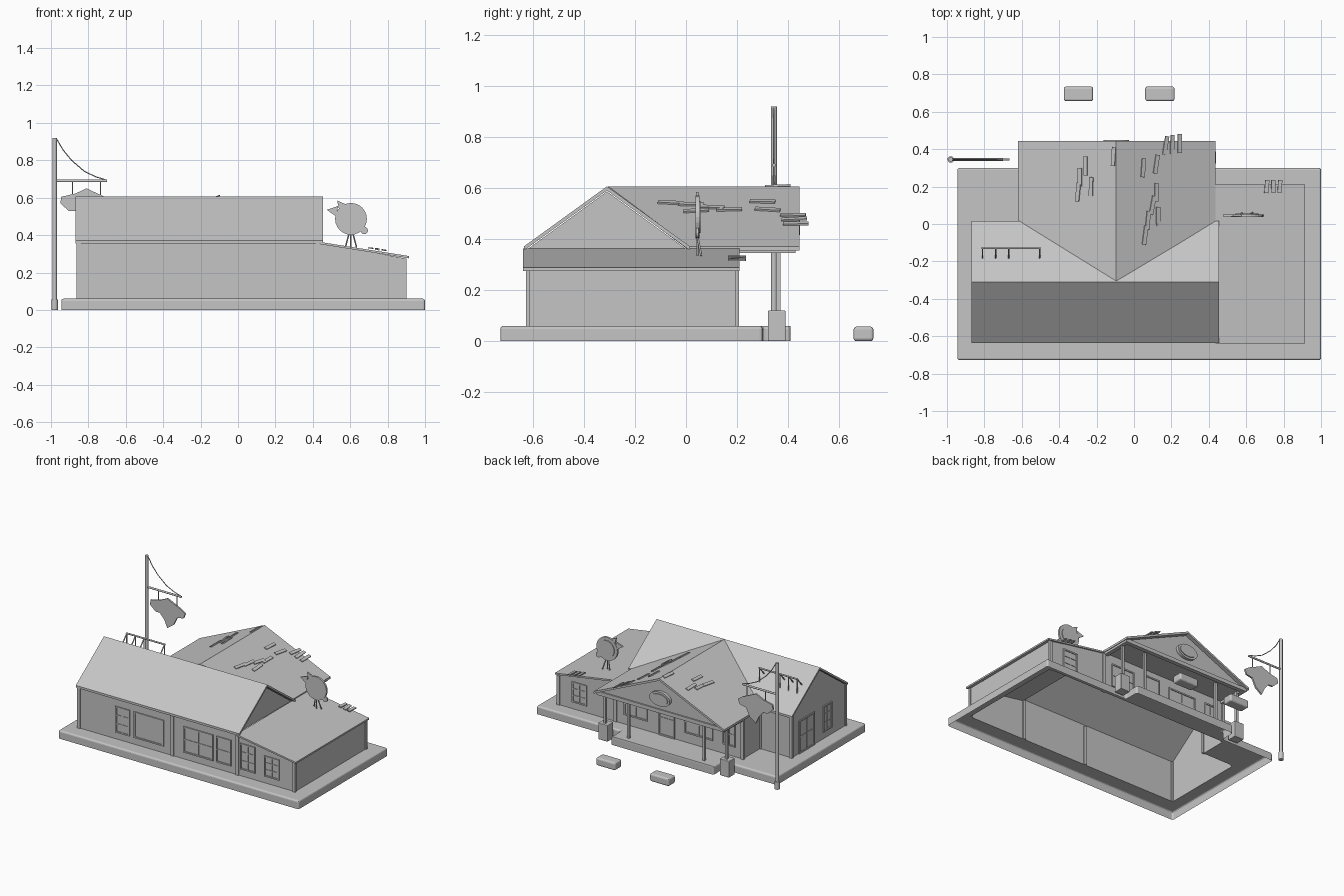
import bpy, bmesh, math, random
from mathutils import Vector, Matrix

cube = bpy.data.objects.get("Cube")
if cube:
    bpy.data.objects.remove(cube, do_unlink=True)

GREY = (0.56, 0.56, 0.56, 1)
mat = bpy.data.materials.new("plain_grey")
mat.use_nodes = True
mat.diffuse_color = GREY
mat.node_tree.nodes["Principled BSDF"].inputs["Base Color"].default_value = GREY


def finish(name, bm):
    bmesh.ops.recalc_face_normals(bm, faces=bm.faces)
    mesh = bpy.data.meshes.new(name)
    bm.to_mesh(mesh)
    bm.free()
    mesh.materials.append(mat)
    ob = bpy.data.objects.new(name, mesh)
    bpy.context.collection.objects.link(ob)
    return ob


def boxes(name, spans, bevel=0):
    """One object made of boxes given as (x0, x1, y0, y1, z0, z1)."""
    bm = bmesh.new()
    for x0, x1, y0, y1, z0, z1 in spans:
        m = Matrix.Translation(((x0 + x1) / 2, (y0 + y1) / 2, (z0 + z1) / 2))
        m = m @ Matrix.Diagonal((x1 - x0, y1 - y0, z1 - z0, 1))
        bmesh.ops.create_cube(bm, size=1, matrix=m)
    ob = finish(name, bm)
    if bevel:
        mod = ob.modifiers.new("bevel", "BEVEL")
        mod.width, mod.segments = bevel, 3
    return ob


def panel(name, pts, thick=0):
    bm = bmesh.new()
    face = bm.faces.new([bm.verts.new(p) for p in pts])
    face.normal_update()
    if thick:
        if face.normal.z < 0:
            face.normal_flip()
        low = bmesh.ops.extrude_face_region(bm, geom=[face], use_keep_orig=True)["geom"]
        for v in [g for g in low if isinstance(g, bmesh.types.BMVert)]:
            v.co.z -= thick
    return finish(name, bm)


def plate(name, pts, y, depth):
    """Flat outline in x and z, extruded along y."""
    bm = bmesh.new()
    face = bm.faces.new([bm.verts.new((x, y, z)) for x, z in pts])
    new = bmesh.ops.extrude_face_region(bm, geom=[face], use_keep_orig=True)["geom"]
    for v in [g for g in new if isinstance(g, bmesh.types.BMVert)]:
        v.co.y += depth
    return finish(name, bm)


def rod(name, pts, radius):
    cu = bpy.data.curves.new(name, "CURVE")
    cu.dimensions = "3D"
    cu.bevel_depth, cu.bevel_resolution, cu.use_fill_caps = radius, 3, True
    sp = cu.splines.new("POLY")
    sp.points.add(len(pts) - 1)
    for p, co in zip(sp.points, pts):
        p.co = (*co, 1)
    cu.materials.append(mat)
    ob = bpy.data.objects.new(name, cu)
    bpy.context.collection.objects.link(ob)
    return ob


def oval(cx, cz, rx, rz, n=24):
    return [(cx + rx * math.cos(i * math.tau / n), cz + rz * math.sin(i * math.tau / n))
            for i in range(n)]


FLOOR, EAVE, RIDGE = 0.06, 0.372, 0.607
MID = -0.095

# Hollow foundation slab with an opening under the building
slab_outline = [(-.945, -.728), (1, -.728), (1, .3), (.32, .3), (.32, .41),
                (-.51, .41), (-.51, .3), (-.945, .3)]
footprint = [(-.855, -.62), (.43, -.62), (.895, -.62), (.895, .2), (.43, .2),
             (-.6, .2), (-.6, 0), (-.855, 0)]
bm = bmesh.new()
loops = []
for outline in (slab_outline, footprint):
    vs = [bm.verts.new((x, y, FLOOR)) for x, y in outline]
    loops.append([bm.edges.new((vs[i - 1], vs[i])) for i in range(len(vs))])
bmesh.ops.triangle_fill(bm, use_beauty=True, edges=loops[0] + loops[1])
skirt = bmesh.ops.extrude_edge_only(bm, edges=loops[0])["geom"]
for v in [g for g in skirt if isinstance(g, bmesh.types.BMVert)]:
    v.co.z = 0
slab = finish("foundation_slab", bm)
bev = slab.modifiers.new("bevel", "BEVEL")
bev.width, bev.segments = 0.012, 3

# Outer walls and the gable ends
bm = bmesh.new()
top = [EAVE - .01 if x < .8 else .275 for x, y in footprint]
low_v = [bm.verts.new((x, y, FLOOR)) for x, y in footprint]
top_v = [bm.verts.new((x, y, z)) for (x, y), z in zip(footprint, top)]
for i in range(len(low_v)):
    bm.faces.new((low_v[i - 1], low_v[i], top_v[i], top_v[i - 1]))
finish("outer_walls", bm)
for side, x in (("right", -.855), ("left", .43)):
    panel(side + "_gable_wall", [(x, -.62, EAVE - .01), (x, 0, EAVE - .01), (x, -.31, RIDGE - .02)])
panel("porch_gable_wall", [(-.6, .42, EAVE - .01), (.415, .42, EAVE - .01), (MID, .42, RIDGE - .02)])
panel("porch_ceiling", [(-.6, .2, EAVE - .01), (.415, .2, EAVE - .01),
                        (.415, .42, EAVE - .01), (-.6, .42, EAVE - .01)])
boxes("porch_beams", [(-.61, .425, .4, .43, .345, EAVE), (-.61, -.58, .2, .42, .345, EAVE),
                      (.395, .425, .2, .42, .345, EAVE)])

# Roof panels
for name, y in (("front", -.635), ("back", .015)):
    panel("main_roof_" + name, [(-.868, y, EAVE), (.455, y, EAVE),
                                (.455, -.31, RIDGE), (-.868, -.31, RIDGE)], .016)
for name, x, yv in (("right", -.62, .02), ("left", .435, .012)):
    panel("porch_roof_" + name, [(x, .445, EAVE), (MID, .445, RIDGE),
                                 (MID, -.305, RIDGE), (x, yv, EAVE)], .016)
panel("wing_roof", [(.435, -.64, .364), (.915, -.64, .288), (.915, .21, .288), (.435, .21, .364)], .012)

# Corner boards
boards = [(x - .012, x + .012, y - .008, y + .008, FLOOR, z) for x, y, z in
          ((-.852, -.62, .36), (MID, -.62, .35), (.43, -.62, .36), (.89, -.62, .275), (.89, .2, .275),
           (.43, .2, .35), (-.6, .2, .36), (-.6, 0, .36), (-.852, 0, .36))]
boxes("corner_boards", boards)


def opening(name, axis, at, out, a0, a1, z0, z1, nx=2, nz=3):
    """Framed window or door with glazing bars, on a wall facing along one axis."""
    t, d, g = .01, .008, .004
    parts = [(a0, a1, z0, z0 + t, d), (a0, a1, z1 - t, z1, d), (a0, a0 + t, z0, z1, d),
             (a1 - t, a1, z0, z1, d), (a0, a1, z0, z1, .002)]
    for i in range(1, nx):
        c = a0 + (a1 - a0) * i / nx
        parts.append((c - g, c + g, z0, z1, .006))
    for i in range(1, nz):
        c = z0 + (z1 - z0) * i / nz
        parts.append((a0, a1, c - g, c + g, .006))
    spans = []
    for p, q, r, s, depth in parts:
        lo, hi = sorted((at, at + out * depth))
        spans.append((p, q, lo, hi, r, s) if axis == "y" else (lo, hi, p, q, r, s))
    boxes(name, spans)


# Windows and doors on every side
for i, (a, b, nx, nz) in enumerate(((-.555, -.44, 2, 3), (-.405, -.165, 1, 1), (-.005, .235, 2, 2),
                                    (.26, .38, 1, 2), (.455, .575, 2, 3), (.65, .77, 2, 3))):
    opening(f"front_window_{i + 1}", "y", -.62, -1, a, b, .11, .26 if a > .6 else .3, nx, nz)
opening("wing_back_window", "y", .2, 1, .66, .78, .11, .26)
for i, (a, b, nx) in enumerate(((-.54, -.44, 2), (-.36, -.13, 2), (.17, .36, 2))):
    opening(f"porch_window_{i + 1}", "y", .2, 1, a, b, .13, .3, nx, 2)
opening("porch_door", "y", .2, 1, -.05, .08, FLOOR, .32, 1, 2)
opening("side_door", "x", -.855, -1, -.26, -.08, FLOOR, .3, 2, 2)
opening("side_window", "x", -.855, -1, -.46, -.36, .11, .3)

# Porch posts on block piers
for i, x in enumerate((-.583, .4)):
    boxes(f"post_pier_{i + 1}", [(x - .038, x + .038, .322, .39, 0, .12)], .004)
for i, (x, z) in enumerate(((-.583, .12), (-.4, FLOOR), (.21, FLOOR), (.4, .12))):
    boxes(f"porch_post_{i + 1}", [(x - .009, x + .009, .352, .37, z, EAVE - .01)])

# Oval sign on the porch gable
plate("gable_sign", oval(MID, .455, .083, .052), .42, .022)
plate("gable_sign_face", oval(MID, .455, .068, .038), .442, .006)

# Parking kerbs
for i, x in enumerate((-.297, .138)):
    boxes(f"parking_kerb_{i + 1}", [(x - .078, x + .078, .657, .735, 0, .057)], .012)

# Sign pole with arm, chain and hanging sign
PX, PY = -.98, .345
rod("sign_pole", [(PX, PY, 0), (PX, PY, .92)], .012)
rod("sign_pole_foot", [(PX, PY, 0), (PX, PY, .055)], .018)
rod("sign_arm", [(PX, PY, .69), (-.7, PY, .69)], .007)
rod("sign_chain", [(-.97, PY, .915), (-.935, PY, .855), (-.89, PY, .8), (-.82, PY, .74),
                   (-.76, PY, .712), (-.705, PY, .695)], .003)
for i, x in enumerate((-.885, -.735)):
    rod(f"sign_hanger_{i + 1}", [(x, PY, .69), (x, PY, .6)], .003)
plate("hanging_sign", [(-.95, .57), (-.945, .605), (-.87, .622), (-.81, .65), (-.735, .615), (-.7, .6),
                       (-.665, .575), (-.68, .54), (-.73, .53), (-.76, .47), (-.81, .435),
                       (-.835, .49), (-.87, .53), (-.905, .53)], PY - .006, .012)

# Round rooftop ornament with beak, crest, knob and legs
plate("ornament_disc", oval(.604, .487, .085, .085), .038, .014)
plate("ornament_rim", oval(.604, .487, .062, .062), .052, .005)
plate("ornament_beak", [(.475, .535), (.535, .555), (.525, .5)], .04, .01)
plate("ornament_crest", [(.53, .585), (.575, .565), (.54, .54)], .04, .01)
plate("ornament_knob", oval(.675, .425, .02, .02, 12), .04, .01)
for i, dx in enumerate((-.03, 0, .03)):
    rod(f"ornament_leg_{i + 1}", [(.604 + dx / 3, .045, .41), (.604 + dx, .045 + abs(dx) / 2, .335)], .004)

# Rooftop rack on the main roof
rod("rack_bar", [(-.815, -.128, .575), (-.5, -.128, .575)], .006)
for i, x in enumerate((-.81, -.74, -.67, -.505)):
    rod(f"rack_leg_{i + 1}", [(x, -.128, .575), (x, -.185, .51)], .004)
    rod(f"rack_foot_{i + 1}", [(x, -.128, .575), (x, -.128, .47)], .004)

# Loose shingles scattered over the roofs
random.seed(4)


def shingle(name, x, y, z, slope, length=.1):
    bm = bmesh.new()
    m = Matrix.Translation((x, y, z)) @ Matrix.Rotation(slope, 4, "Y")
    m = m @ Matrix.Rotation(random.uniform(-.2, .05), 4, "Z") @ Matrix.Rotation(random.uniform(0, .06), 4, "X")
    bmesh.ops.create_cube(bm, size=1, matrix=m @ Matrix.Diagonal((.022, length, .007, 1)))
    finish(name, bm)


pitch = (RIDGE - EAVE) / .528
spots = [(.06, -.06), (.075, .02), (.1, .1), (.13, .04), (.12, .17), (.05, .3), (.12, .32), (.17, .42),
         (.205, .425), (.245, .43), (-.3, .17), (-.29, .25), (-.26, .31), (-.23, .2), (-.11, .36)]
for i, (x, y) in enumerate(spots):
    side = 1 if x > MID else -1
    shingle(f"loose_shingle_{i + 1}", x, y, RIDGE - pitch * abs(x - MID) + .006, side * math.atan(pitch))
for i, x in enumerate((.71, .745, .78)):
    shingle(f"wing_shingle_{i + 1}", x, .2, .364 - .158 * (x - .435) + .01, .16, .07)
